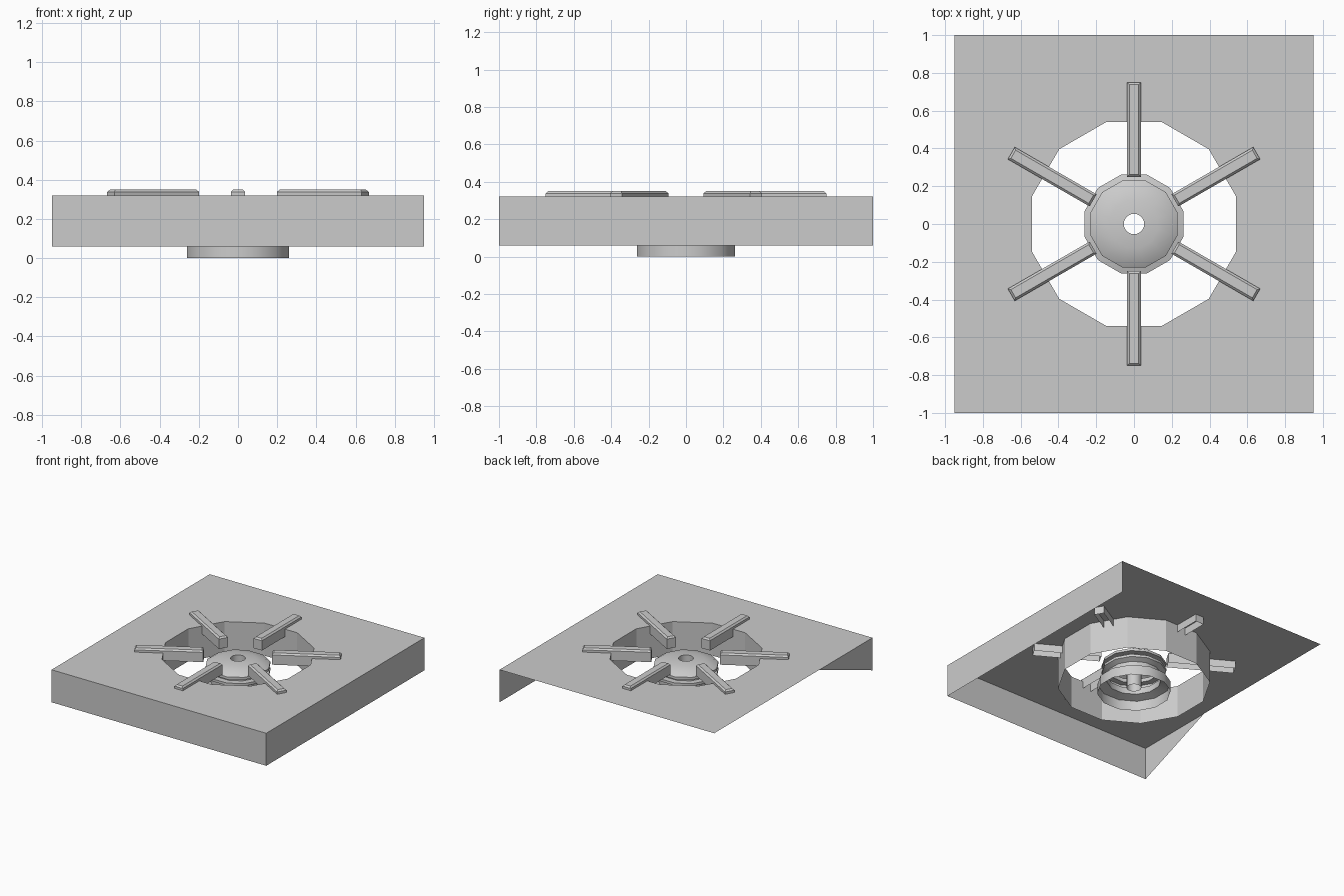
import bpy, bmesh, math
from mathutils import Matrix

if "Cube" in bpy.data.objects:
    bpy.data.objects.remove(bpy.data.objects["Cube"])

SIDES = 12
ANGLES = [math.radians(15 + 30 * i) for i in range(SIDES)]
TOP, LOW = 0.32, 0.06


def finish(name, bm, smooth=None):
    bmesh.ops.recalc_face_normals(bm, faces=bm.faces)
    mesh = bpy.data.meshes.new(name)
    bm.to_mesh(mesh)
    bm.free()
    ob = bpy.data.objects.new(name, mesh)
    bpy.context.collection.objects.link(ob)
    if smooth:
        bpy.ops.object.select_all(action='DESELECT')
        ob.select_set(True)
        bpy.context.view_layer.objects.active = ob
        bpy.ops.object.shade_smooth_by_angle(angle=math.radians(smooth))
    return ob


def ring(bm, r, z):
    return [bm.verts.new((r * math.cos(a), r * math.sin(a), z)) for a in ANGLES]


def loft(bm, profile):
    rings = [ring(bm, r, z) for r, z in profile]
    for a, b in zip(rings, rings[1:]):
        for i in range(SIDES):
            j = (i + 1) % SIDES
            bm.faces.new((a[i], a[j], b[j], b[i]))
    return rings


# Hob plate with a round opening, open below, at the back and mostly at the left
bm = bmesh.new()
rim = loft(bm, [(0.56, TOP), (0.56, LOW)])[0]
X, Y = 0.95, 1.0
corners = [bm.verts.new((x, y, TOP)) for x, y in ((-X, -Y), (X, -Y), (X, Y), (-X, Y))]
edges = [bm.edges.new((corners[i], corners[(i + 1) % 4])) for i in range(4)]
edges += [bm.edges.get((rim[i], rim[(i + 1) % SIDES])) for i in range(SIDES)]
bmesh.ops.triangle_fill(bm, edges=edges, use_beauty=True, normal=(0, 0, 1))
drop = [bm.verts.new((v.co.x, v.co.y, LOW)) for v in corners[:3]]
for i in range(2):
    bm.faces.new((corners[i], drop[i], drop[i + 1], corners[i + 1]))
# Remaining triangular piece of the left skirt
side = bm.verts.new((-X, -0.33, TOP))
bm.faces.new((corners[0], side, drop[0]))
finish("hob_plate", bm, 30)

# Burner: open cup, neck, flange, domed cap and central tube
bm = bmesh.new()
loft(bm, [(0.27, 0), (0.27, 0.08), (0.20, 0.10), (0.20, 0.15), (0.238, 0.17),
          (0.238, 0.19), (0.19, 0.19), (0.19, 0.22), (0.238, 0.22), (0.238, 0.24),
          (0.20, 0.262), (0.13, 0.28), (0.055, 0.285), (0.055, 0.04)])
finish("burner", bm, 35)

# Six radial grate bars, open underneath, with bevelled tops
for k in range(6):
    bm = bmesh.new()
    bmesh.ops.create_cube(bm, size=1, matrix=Matrix.Translation((0.50, 0, 0.305))
                          @ Matrix.Diagonal((0.50, 0.074, 0.09, 1)))
    top_edges = [e for e in bm.edges if all(v.co.z > 0.3 for v in e.verts)]
    bmesh.ops.bevel(bm, geom=top_edges, offset=0.012, segments=1, affect='EDGES')
    bm.normal_update()
    bmesh.ops.delete(bm, geom=[f for f in bm.faces if f.normal.z < -0.9], context='FACES')
    bm.transform(Matrix.Rotation(math.radians(30 + 60 * k), 4, 'Z'))
    finish(f"grate_bar_{k + 1}", bm)
